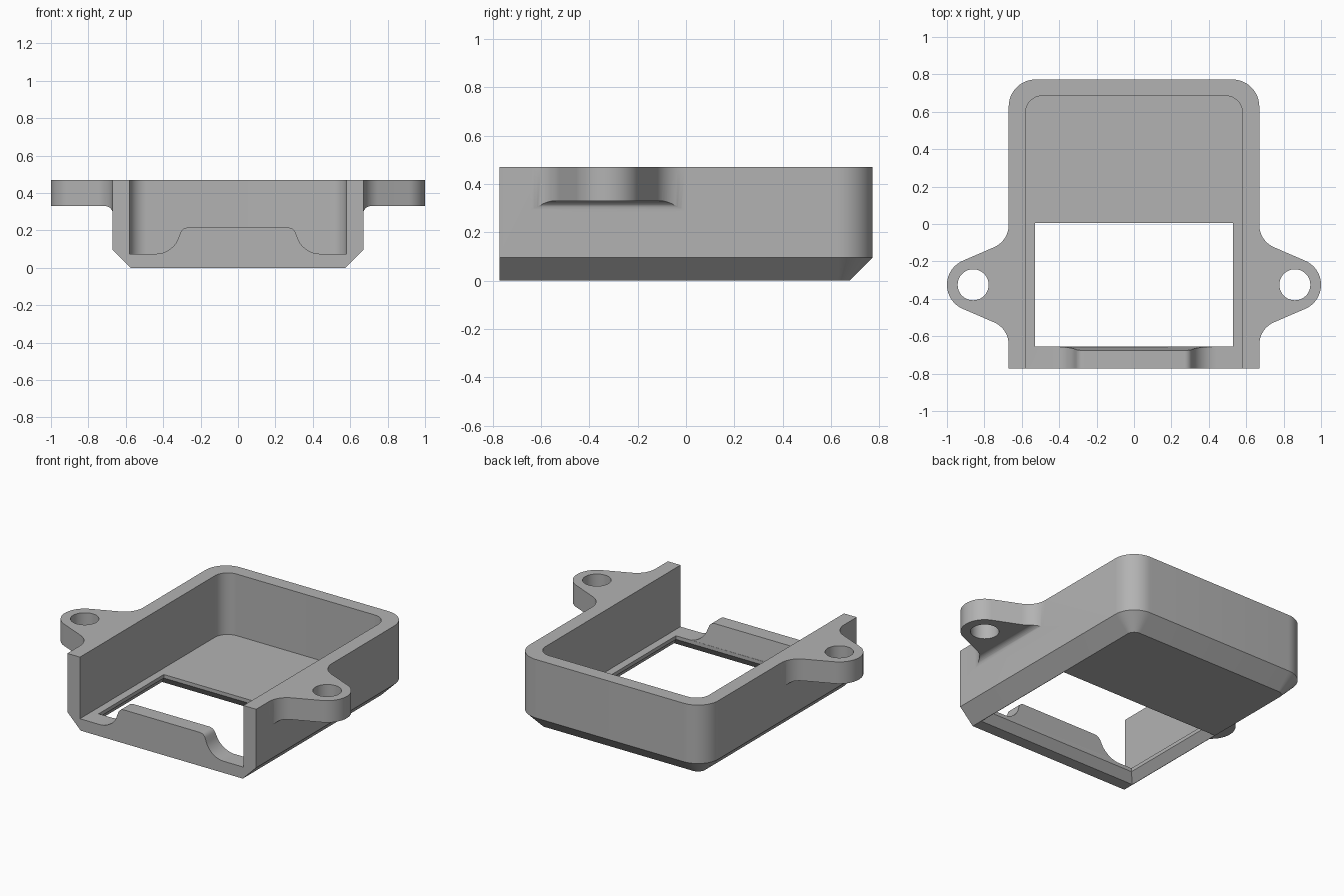
import bpy, bmesh, math
from mathutils import Vector

cube = bpy.data.objects.get("Cube")
if cube:
    bpy.data.objects.remove(cube, do_unlink=True)

grey = bpy.data.materials.new("plain_grey")
grey.use_nodes = True
colour = (0.45, 0.45, 0.45, 1)
grey.diffuse_color = colour
grey.node_tree.nodes["Principled BSDF"].inputs["Base Color"].default_value = colour

FRONT, BACK, HALF, TOP = -0.773, 0.773, 0.67, 0.47
CHAMFER, FLOOR = 0.095, 0.075


def arc(cx, cy, r, start, end, steps=12):
    angles = [math.radians(start + (end - start) * i / steps) for i in range(steps + 1)]
    return [(cx + r * math.cos(a), cy + r * math.sin(a)) for a in angles]


def loft(name, rings):
    """Solid through matching rings of 3D points, capped at both ends."""
    bm = bmesh.new()
    loops = [[bm.verts.new(p) for p in ring] for ring in rings]
    for a, b in zip(loops, loops[1:]):
        for i in range(len(a)):
            j = (i + 1) % len(a)
            bm.faces.new((a[i], a[j], b[j], b[i]))
    bm.faces.new(loops[0])
    bm.faces.new(loops[-1])
    bmesh.ops.recalc_face_normals(bm, faces=bm.faces)
    mesh = bpy.data.meshes.new(name)
    bm.to_mesh(mesh)
    bm.free()
    mesh.materials.append(grey)
    obj = bpy.data.objects.new(name, mesh)
    bpy.context.scene.collection.objects.link(obj)
    return obj


def at_z(points, z):
    return [(x, y, z) for x, y in points]


def u_outline(half, front, back, r):
    """Rectangle with square front corners and rounded back corners."""
    return ([(-half, front), (half, front)] + arc(half - r, back - r, r, 0, 90)
            + arc(r - half, back - r, r, 90, 180))


def rect(half, y0, y1):
    return [(-half, y0), (half, y0), (half, y1), (-half, y1)]


def boolean(target, tool, operation):
    """Apply a boolean and remove its helper."""
    tool.hide_render = True
    mod = target.modifiers.new("join", "BOOLEAN")
    mod.operation, mod.object, mod.solver = operation, tool, "EXACT"
    bpy.context.view_layer.update()
    graph = bpy.context.evaluated_depsgraph_get()
    mesh = bpy.data.meshes.new_from_object(target.evaluated_get(graph))
    target.modifiers.clear()
    target.data = mesh
    bpy.data.objects.remove(tool, do_unlink=True)


# Outer shell, chamfered below on the sides and back
wall = u_outline(HALF, FRONT, BACK, 0.145)
housing = loft("housing", [
    at_z(u_outline(HALF - CHAMFER, FRONT, BACK - CHAMFER, 0.05), 0),
    at_z(wall, CHAMFER), at_z(wall, TOP)])

# Cavity, open at the front and top
inside = u_outline(0.58, FRONT - 0.2, 0.685, 0.09)
boolean(housing, loft("cavity", [at_z(inside, FLOOR), at_z(inside, 0.7)]), "DIFFERENCE")

# Front lip with coved ends and a sloping inner face
half_lip = arc(0.44, 0.205, 0.13, 270, 195) + arc(0.27, 0.175, 0.04, 15, 90, 6)
half_lip = [(0.44, 0.06)] + half_lip
profile = half_lip + [(-x, z) for x, z in reversed(half_lip)]
lip = loft("lip", [
    [(x, FRONT, z) for x, z in profile],
    [(x, -0.656 - 0.14 * max(0, z - FLOOR), z) for x, z in profile]])
boolean(housing, lip, "UNION")

# Window through the floor, flaring outwards underneath
flare = 0.052
window = loft("window", [
    at_z(rect(0.53 + e, -0.655 - e, 0.005 + e), z)
    for e, z in ((flare - 0.009, -0.0), (0, 0.052), (0, 0.085))])
for v in window.data.vertices:
    if v.co.z <= 0:
        v.co.z = -0.001
boolean(housing, window, "DIFFERENCE")

# Mounting ears with a screw hole and a fillet underneath
EAR_X, EAR_Y, EAR_R = 0.86, -0.325, 0.14
lower = arc(0.80, EAR_Y - 0.32, 0.13, 180, 113, 10)
upper = [(x, 2 * EAR_Y - y) for x, y in reversed(lower)]
ear_outline = ([(0.62, EAR_Y - 0.32)] + lower
               + arc(EAR_X, EAR_Y, EAR_R, -67, 67, 24)
               + upper + [(0.62, EAR_Y + 0.32)])
hole_outline = arc(EAR_X, EAR_Y, 0.083, 0, 350, 35)
under = [(HALF, 0.2)] + arc(HALF + 0.04, 0.29, 0.04, 180, 90, 8) + [(1.2, 0.33), (1.2, 0.2)]

for side in (1, -1):
    def mirrored(points):
        return [(side * x, y) for x, y in points]
    ear = loft("ear", [at_z(mirrored(ear_outline), z) for z in (0.28, TOP)])
    boolean(ear, loft("ear_underside", [
        [(side * x, y, z) for x, z in under] for y in (-1, 0.4)]), "DIFFERENCE")
    boolean(ear, loft("screw_hole", [at_z(mirrored(hole_outline), z) for z in (0.2, 0.6)]),
            "DIFFERENCE")
    boolean(housing, ear, "UNION")

# Rounded parts smooth, edges crisp
bpy.ops.object.select_all(action="DESELECT")
housing.select_set(True)
bpy.context.view_layer.objects.active = housing
bpy.ops.object.shade_smooth_by_angle(angle=math.radians(30))
